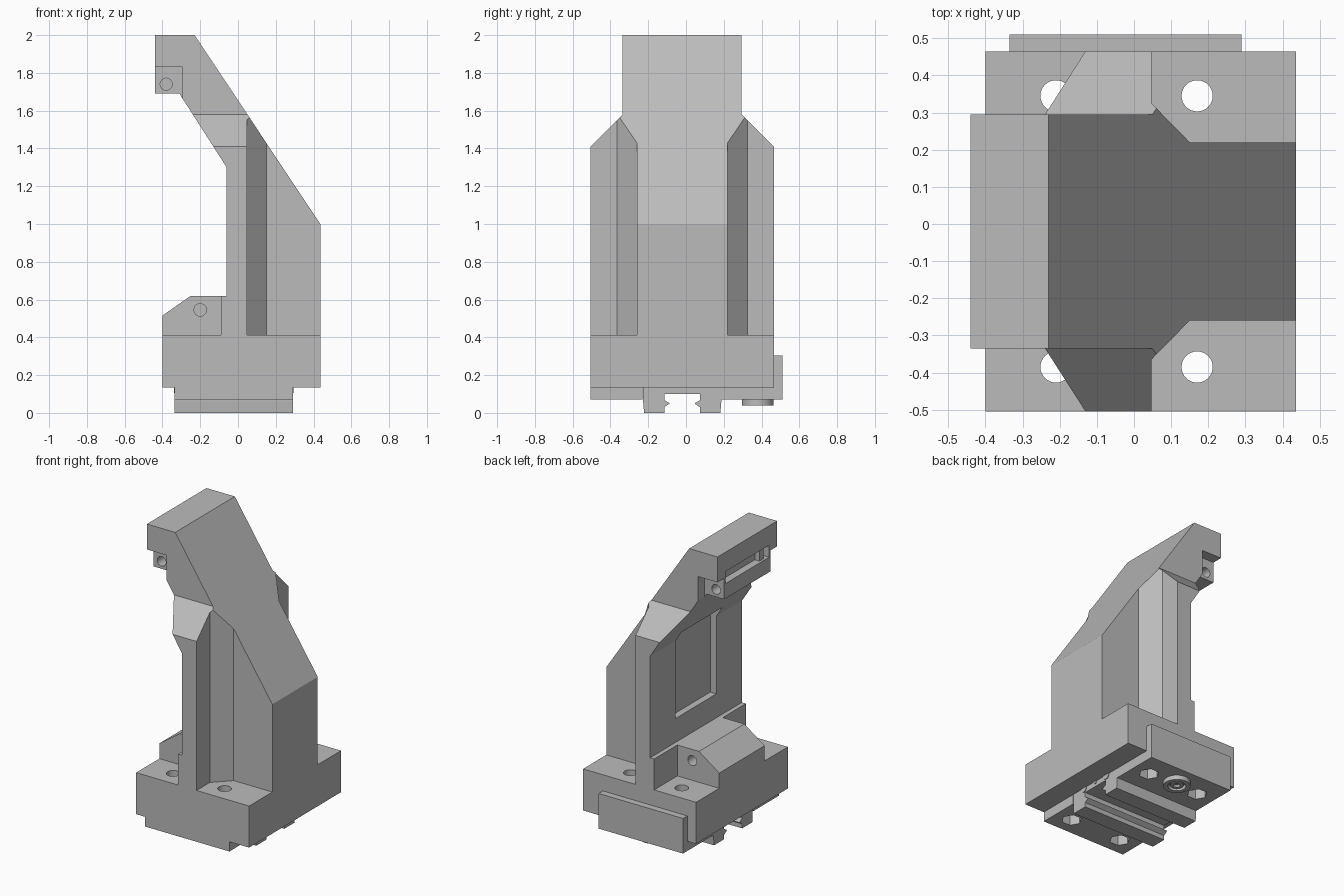
import bpy, bmesh, math
from mathutils import Vector

cube = bpy.data.objects.get("Cube")
if cube:
    bpy.data.objects.remove(cube, do_unlink=True)

steel = bpy.data.materials.new("machined grey")
steel.use_nodes = True
grey = (0.5, 0.5, 0.5, 1)
steel.diffuse_color = grey
steel.node_tree.nodes["Principled BSDF"].inputs["Base Color"].default_value = grey

AXES = {"x": lambda a, b, d: (d, a, b),
        "y": lambda a, b, d: (a, d, b),
        "z": lambda a, b, d: (a, b, d)}


def prism(name, axis, points, lo, hi):
    """Extrude a 2D outline along an axis from lo to hi."""
    bm = bmesh.new()
    place = AXES[axis]
    face = bm.faces.new([bm.verts.new(place(a, b, lo)) for a, b in points])
    moved = bmesh.ops.extrude_face_region(bm, geom=[face])["geom"]
    verts = [v for v in moved if isinstance(v, bmesh.types.BMVert)]
    bmesh.ops.translate(bm, verts=verts, vec=Vector(place(0, 0, hi - lo)))
    bmesh.ops.recalc_face_normals(bm, faces=bm.faces)
    mesh = bpy.data.meshes.new(name)
    bm.to_mesh(mesh)
    bm.free()
    mesh.materials.append(steel)
    obj = bpy.data.objects.new(name, mesh)
    bpy.context.scene.collection.objects.link(obj)
    return obj


def box(name, x, y, z):
    return prism(name, "z", [(x[0], y[0]), (x[1], y[0]), (x[1], y[1]), (x[0], y[1])], *z)


def rod(name, axis, a, b, radius, lo, hi, sides=32):
    ring = [(a + radius * math.cos(math.tau * i / sides),
             b + radius * math.sin(math.tau * i / sides)) for i in range(sides)]
    obj = prism(name, axis, ring, lo, hi)
    if sides > 6:
        for p in obj.data.polygons:
            p.use_smooth = len(p.vertices) == 4
    return obj


def combine(obj, operation, tools):
    """Apply booleans and discard the tool objects."""
    for tool in tools:
        mod = obj.modifiers.new("cut", "BOOLEAN")
        mod.operation, mod.solver, mod.object = operation, "EXACT", tool
    bpy.context.view_layer.update()
    result = obj.evaluated_get(bpy.context.evaluated_depsgraph_get())
    mesh = bpy.data.meshes.new_from_object(result)
    obj.modifiers.clear()
    obj.data = mesh
    for tool in tools:
        bpy.data.objects.remove(tool, do_unlink=True)


MID = -0.02          # centre line across the width


def mirrored(half):
    """Complete an outline of (y, z) points about the centre line."""
    return half + [(2 * MID - y, z) for y, z in reversed(half)]


# Column with overhanging head: side profile, trimmed by plan and end outlines
column = prism("column_and_head", "y",
               [(-.09, .4), (.436, .4), (.436, 1), (-.23, 2), (-.44, 2), (-.44, 1.69),
                (-.31, 1.69), (-.06, 1.3), (-.06, .62), (-.09, .62)], -.505, .465)
plan_half = [(.7, .22), (.15, .22), (.047, .325), (.047, .7), (-.7, .7)]
plan = prism("plan_trim", "z", plan_half + [(x, 2 * MID - y) for x, y in reversed(plan_half)], 0, 3)
ends = prism("end_trim", "x", mirrored([(.7, 0), (.7, 1.175), (.295, 1.58), (.295, 3)]), -1, 1)
combine(column, "INTERSECT", [plan, ends])

# Head notches, holes, slot and the recess in the column
cuts = [box("recess", (-.3, -.015), (-.235, .195), (.78, 1.37)),
        box("head_slot", (-.5, -.39), (-.25, .21), (1.79, 1.87))]
for side in (-1, 1):
    inner, outer = MID + side * .245, MID + side * .5
    cuts.append(box("notch", (-.6, -.295), sorted((inner, outer)), (1.6, 1.83)))
    cuts.append(rod("head_hole", "y", -.38, 1.74, .032, *sorted((inner + .02 * side, inner - .1 * side))))
combine(column, "DIFFERENCE", cuts)
box("slot_insert", (-.425, -.385), (-.21, -.17), (1.785, 1.875))

# Base block with bolt holes and hexagonal nut pockets
base = box("base", (-.4, .436), (-.505, .465), (.135, .413))
slabs = [box("lower_slab_front", (-.335, .29), (-.505, -.23), (.07, .137)),
         box("lower_slab_back", (-.335, .29), (.187, .47), (.07, .137))]
bolts = [(x, y) for x in (-.21, .17) for y in (-.385, .345)]
combine(base, "DIFFERENCE",
        [rod("bolt_hole", "z", x, y, .042, 0, 1) for x, y in bolts]
        + [rod("nut_pocket", "z", x, y, .062, 0, .2, 6) for x, y in bolts])
for slab, row in zip(slabs, (-.385, .345)):
    combine(slab, "DIFFERENCE",
            [rod("nut_pocket", "z", x, y, .062, 0, .2, 6) for x, y in bolts if y == row])

# Chamfered clamp block on the base
clamp = prism("clamp_block", "y",
              [(-.4, .4), (-.08, .4), (-.08, .62), (-.25, .62), (-.4, .515)], -.26, .22)
combine(clamp, "DIFFERENCE",
        [rod("clamp_hole", "y", -.2, .545, .033, *span) for span in ((-.4, -.16), (.12, .4))])

# Back cover plate
box("cover_plate", (-.335, .29), (.463, .51), (.07, .305))

# Guide carriage with ridged jaws
prism("guide_carriage", "x",
      mirrored([(.187, .137), (.187, .06), (.182, 0), (.075, 0), (.075, .03),
                (.045, .05), (.075, .068), (.075, .1)]), -.335, .29)
for y in (MID - .105, MID + .105):
    rod("carriage_screw", "x", y, .13, .025, -.34, .295)
rod("grease_port", "x", MID, .13, .013, -.34, .295)

# Ring fitting underneath
ring = rod("ring_fitting", "z", MID, .38, .083, .04, .075)
combine(ring, "DIFFERENCE", [rod("ring_bore", "z", MID, .38, .055, 0, .065)])
hub = rod("ring_hub", "z", MID, .38, .04, .045, .07)
combine(hub, "DIFFERENCE", [rod("hub_bore", "z", MID, .38, .02, 0, .06)])
